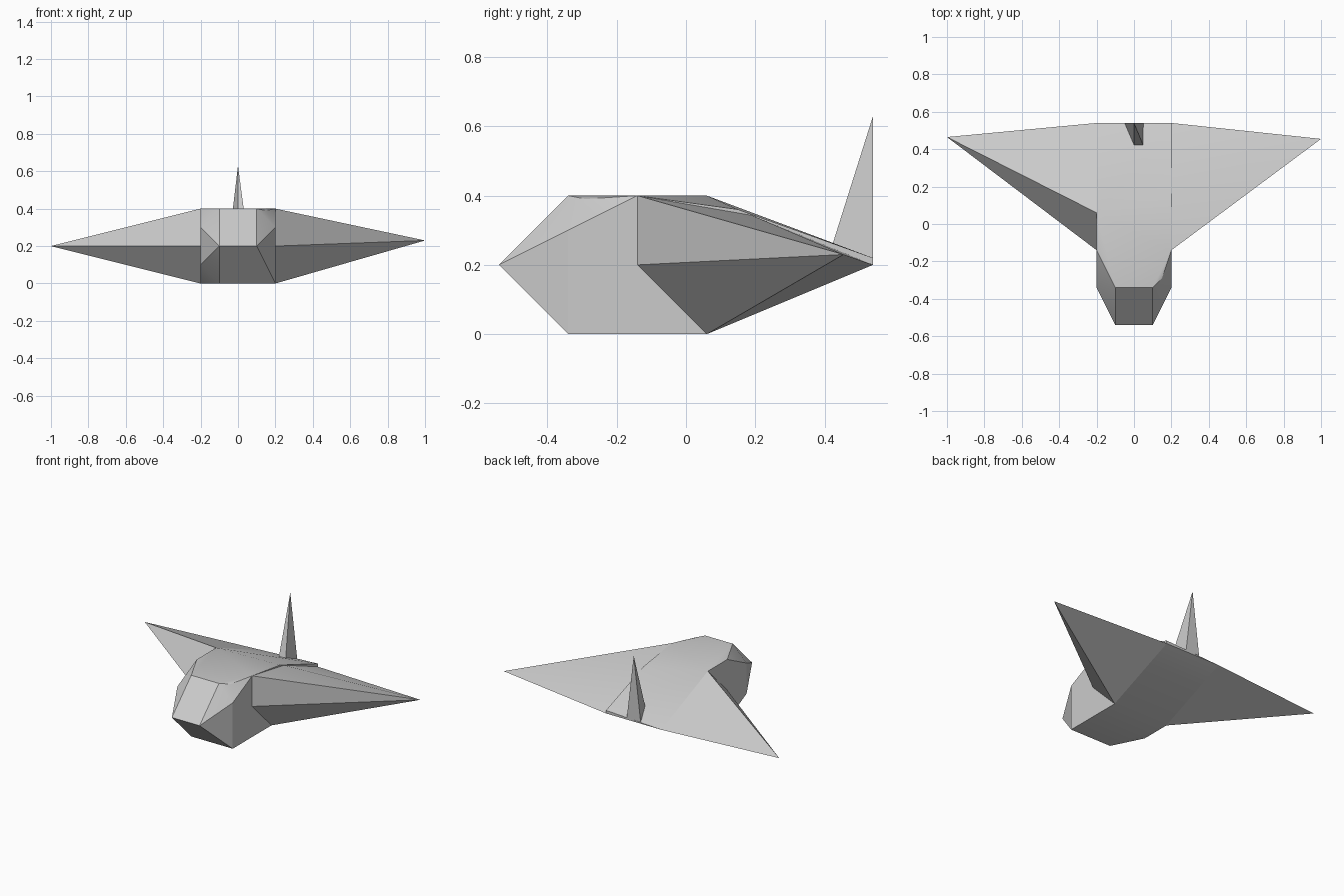
import bpy
import bmesh
import math

cube = bpy.data.objects.get("Cube")
if cube:
    bpy.data.objects.remove(cube, do_unlink=True)

# Single plain grey finish
grey = bpy.data.materials.new("light_grey")
grey.use_nodes = True
colour = (0.6, 0.6, 0.6, 1)
grey.diffuse_color = colour
grey.node_tree.nodes["Principled BSDF"].inputs["Base Color"].default_value = colour


def faceted_part(name, corners):
    """Wrap a set of corner points in a closed faceted skin."""
    bm = bmesh.new()
    for corner in corners:
        bm.verts.new(corner)
    bmesh.ops.convex_hull(bm, input=bm.verts[:])
    bmesh.ops.dissolve_limit(bm, angle_limit=math.radians(0.5),
                             verts=bm.verts[:], edges=bm.edges[:])
    bmesh.ops.recalc_face_normals(bm, faces=bm.faces[:])
    mesh = bpy.data.meshes.new(name)
    bm.to_mesh(mesh)
    bm.free()
    mesh.materials.append(grey)
    part = bpy.data.objects.new(name, mesh)
    bpy.context.collection.objects.link(part)
    bpy.ops.object.select_all(action="DESELECT")
    part.select_set(True)
    bpy.context.view_layer.objects.active = part
    bpy.ops.object.shade_smooth_by_angle(angle=math.radians(25))
    return part


def both_sides(x, y, z):
    return [(x, y, z), (-x, y, z)]


# Fuselage: wedge nose, box body, tail tapering to a thin edge
fuselage = []
for station in [(.1, -.54, .2), (.2, -.34, .3), (.1, -.34, .4),
                (.2, -.14, .4), (.2, .06, 0), (.2, .54, .2)]:
    fuselage += both_sides(*station)
# Left shoulder, deck edge and square lower corner
fuselage += [(.15, -.29, .39), (.2, .15, .36), (.2, .54, .22), (.2, -.34, 0)]
# Right chamfered lower corner and deck start
fuselage += [(-.2, -.34, .1), (-.1, -.34, 0), (-.2, -.14, 0), (-.2, .06, .4)]
faceted_part("fuselage", fuselage)

# Wings: shared root outline with different upper roots and tips
for side, name, upper_root, tip in [
        (1, "left_wing", [(.2, -.14, .4), (.2, .19, .343)], (1, .455, .23)),
        (-1, "right_wing", [(-.2, .06, .4)], (-1, .465, .2))]:
    root = [(side * .2, -.14, .2), (side * .2, .06, 0), (side * .2, .54, .2)]
    faceted_part(name, root + upper_root + [tip])

# Tail fin: slim spike with a vertical rear face
faceted_part("tail_fin", [(-.05, .54, .21), (.05, .54, .21), (.05, .42, .25),
                          (0, .42, .25), (0, .54, .63)])
